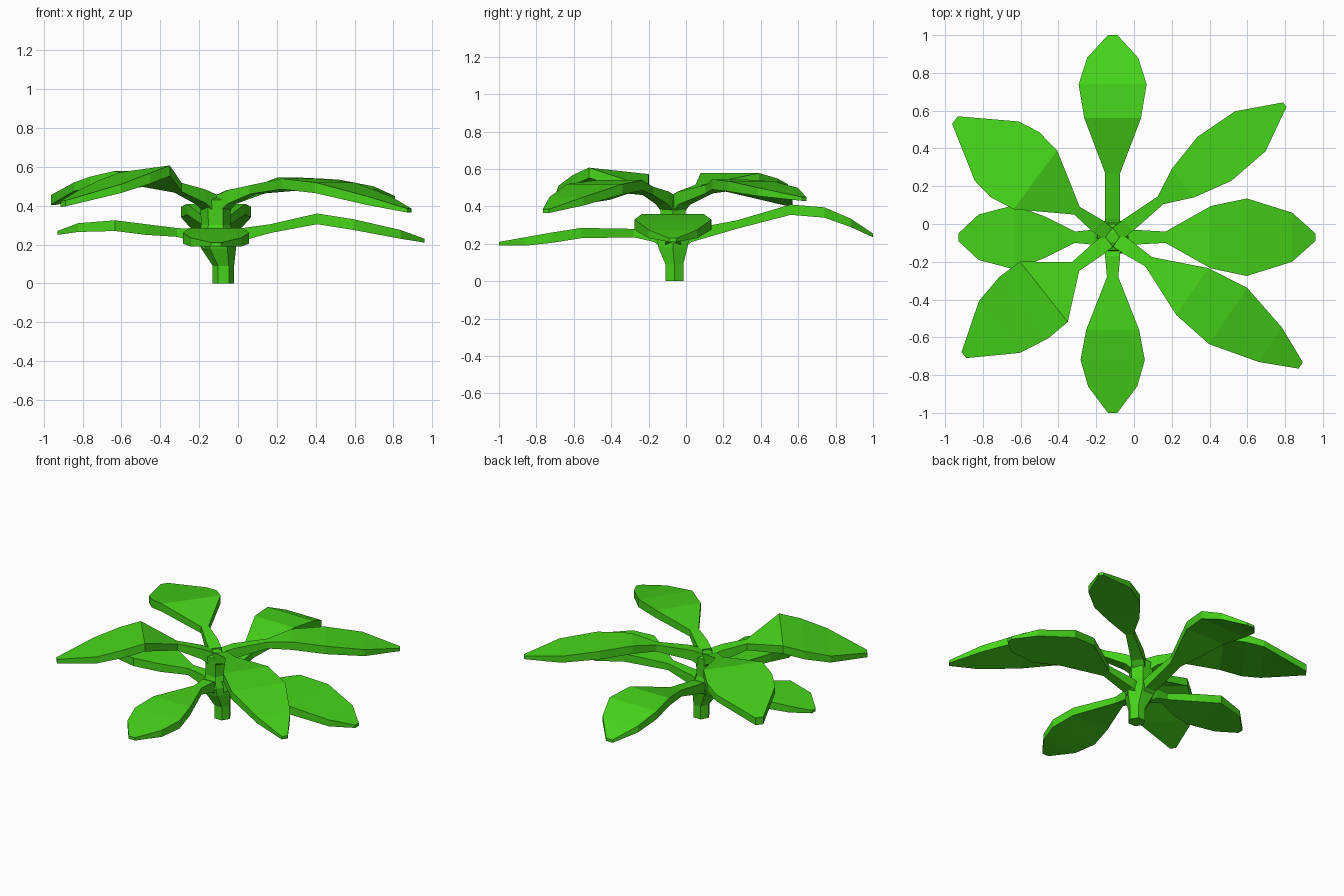
import bpy, bmesh, math
from mathutils import Vector

CENTRE = Vector((-0.113, -0.07, 0))
green = bpy.data.materials.new("leaf_green")
green.diffuse_color = (0.06, 0.65, 0.01, 1)


def loft(name, rings):
    """Skin a list of equal-sized point rings and cap both ends."""
    bm = bmesh.new()
    rows = [[bm.verts.new(p) for p in ring] for ring in rings]
    n = len(rows[0])
    for a, b in zip(rows, rows[1:]):
        for i in range(n):
            j = (i + 1) % n
            bm.faces.new((a[i], a[j], b[j], b[i]))
    bm.faces.new(rows[0])
    bm.faces.new(rows[-1])
    bmesh.ops.recalc_face_normals(bm, faces=bm.faces)
    mesh = bpy.data.meshes.new(name)
    bm.to_mesh(mesh)
    bm.free()
    mesh.materials.append(green)
    obj = bpy.data.objects.new(name, mesh)
    bpy.context.collection.objects.link(obj)
    return obj


def leaf(name, azimuth, root_z, stations, tip_thick=0.02, roll=0.0):
    """Slab leaf; stations are (distance from stem, half width, top height)."""
    a = math.radians(azimuth)
    along = Vector((math.cos(a), math.sin(a), 0))
    side = Vector((-math.sin(a), math.cos(a), roll))
    thick = [0.1, 0.07, 0.045, 0.055, 0.055, 0.045, tip_thick]
    full = [(0.03, 0.04, root_z - 0.01), (0.1, 0.04, root_z + 0.015)] + stations
    rings = []
    for (d, w, z), t in zip(full, thick):
        mid = CENTRE + along * d + Vector((0, 0, z))
        low = Vector((0, 0, -t))
        rings.append([mid + side * w, mid - side * w,
                      mid - side * w + low, mid + side * w + low])
    return loft(name, rings)


# six-sided stem: x, y, radius, z
stem = [(-0.075, -0.062, 0.055, 0), (-0.075, -0.062, 0.055, 0.09),
        (-0.10, -0.07, 0.09, 0.18), (-0.11, -0.07, 0.10, 0.23),
        (-0.115, -0.07, 0.075, 0.30), (-0.115, -0.07, 0.08, 0.43),
        (-0.113, -0.07, 0.03, 0.45)]
loft("stem", [[(x + r * math.cos(k * math.pi / 3), y + r * math.sin(k * math.pi / 3), z)
               for k in range(6)] for x, y, r, z in stem])

# lower tier of leaves
leaf("lower_leaf_right", 0, 0.265, [(0.28, 0.03, 0.305), (0.52, 0.165, 0.36),
     (0.71, 0.205, 0.33), (0.95, 0.13, 0.275), (1.073, 0.02, 0.23)])
leaf("lower_leaf_back", 90, 0.265, [(0.34, 0.04, 0.325), (0.63, 0.15, 0.41),
     (0.81, 0.18, 0.395), (0.95, 0.135, 0.335), (1.07, 0.025, 0.255)])
leaf("lower_leaf_left", 180, 0.265, [(0.20, 0.03, 0.285), (0.36, 0.11, 0.305),
     (0.52, 0.17, 0.325), (0.71, 0.12, 0.31), (0.817, 0.02, 0.27)])
leaf("lower_leaf_front", 270, 0.265, [(0.21, 0.03, 0.28), (0.49, 0.14, 0.285),
     (0.65, 0.17, 0.26), (0.79, 0.13, 0.235), (0.93, 0.025, 0.21)])

# upper tier of leaves
leaf("upper_leaf_back_right", 37.6, 0.465, [(0.32, 0.025, 0.515), (0.47, 0.096, 0.545),
     (0.68, 0.147, 0.535), (0.92, 0.133, 0.50), (1.15, 0.015, 0.45)])
leaf("upper_leaf_front_right", -34.3, 0.465, [(0.23, 0.03, 0.505), (0.51, 0.15, 0.54),
     (0.74, 0.18, 0.52), (1.01, 0.11, 0.45), (1.205, 0.02, 0.385)])
leaf("upper_leaf_front_left", 218.4, 0.465, [(0.25, 0.03, 0.515), (0.465, 0.204, 0.59),
     (0.60, 0.208, 0.55), (0.765, 0.175, 0.495), (1.005, 0.02, 0.425)], 0.03, 0.085)
leaf("upper_leaf_back_left", 143.4, 0.465, [(0.235, 0.025, 0.515), (0.51, 0.194, 0.578),
     (0.645, 0.215, 0.55), (0.765, 0.195, 0.52), (1.04, 0.025, 0.455)], 0.05)
